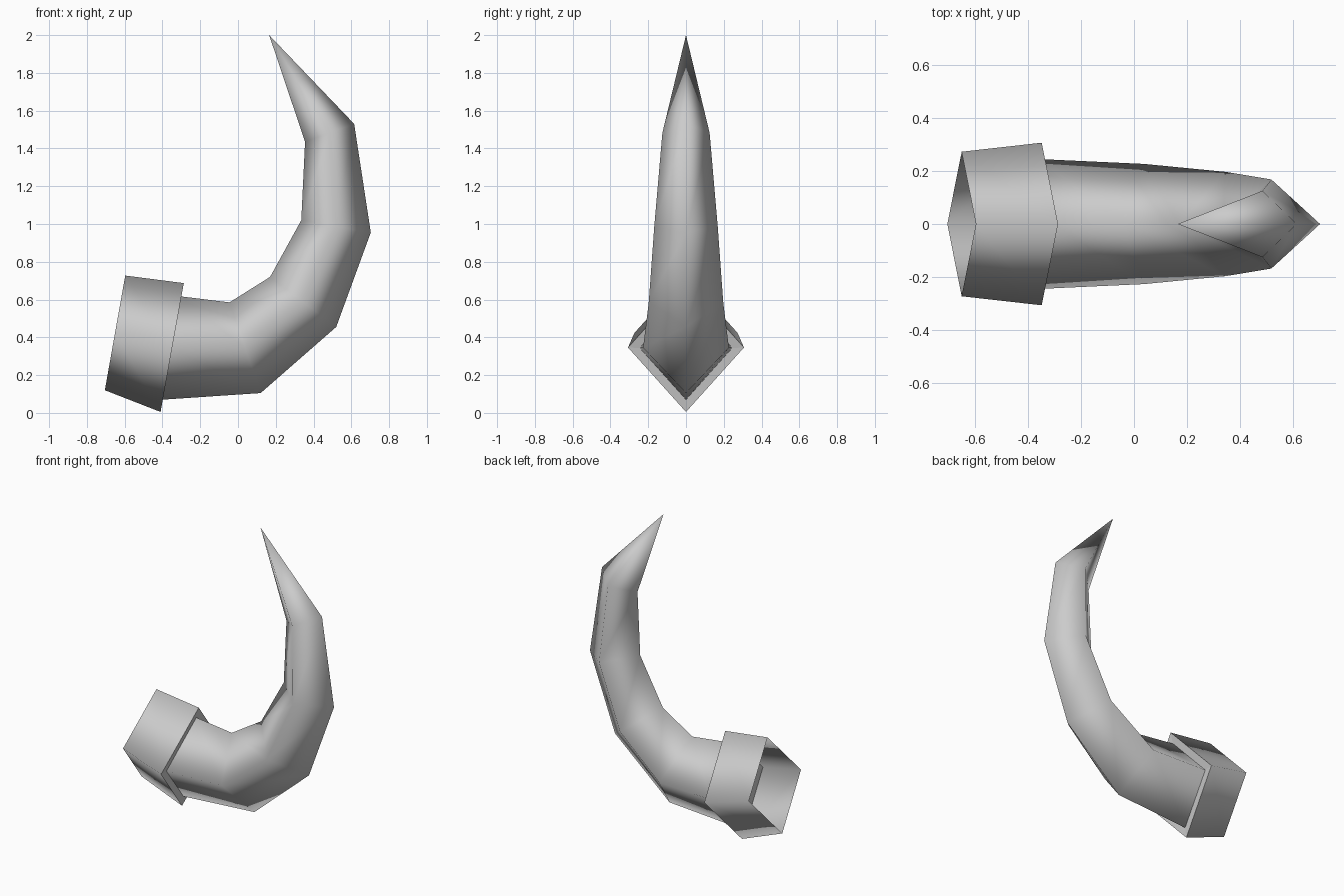
import bpy
import bmesh

cube = bpy.data.objects.get("Cube")
if cube:
    bpy.data.objects.remove(cube, do_unlink=True)

grey = bpy.data.materials.new("horn grey")
grey.use_nodes = True
colour = (0.6, 0.6, 0.6, 1)
grey.diffuse_color = colour
grey.node_tree.nodes["Principled BSDF"].inputs["Base Color"].default_value = colour


def loft(name, sections, smooth=True):
    """Skin diamond sections, each (outer x, outer z, inner x, inner z, half width)."""
    bm = bmesh.new()
    rings = []
    for ox, oz, ix, iz, w in sections:
        mx, mz = (ox + ix) / 2, (oz + iz) / 2
        corners = [(ox, 0, oz), (mx, w, mz), (ix, 0, iz), (mx, -w, mz)]
        rings.append([bm.verts.new(c) for c in corners])
    for a, b in zip(rings, rings[1:]):
        for i in range(4):
            j = (i + 1) % 4
            face = bm.faces.new((a[i], b[i], b[j], a[j]))
            face.smooth = smooth
    # a zero-size section collapses to a point
    bmesh.ops.remove_doubles(bm, verts=bm.verts, dist=0.0001)
    bm.normal_update()
    mesh = bpy.data.meshes.new(name)
    bm.to_mesh(mesh)
    bm.free()
    mesh.materials.append(grey)
    obj = bpy.data.objects.new(name, mesh)
    bpy.context.collection.objects.link(obj)
    return obj


# Curved, tapering horn
horn_base = (-0.40, 0.07, -0.305, 0.617, 0.245)
loft("horn", [
    horn_base,
    (0.12, 0.105, -0.045, 0.585, 0.227),
    (0.52, 0.455, 0.17, 0.72, 0.197),
    (0.703, 0.955, 0.335, 1.02, 0.168),
    (0.615, 1.53, 0.355, 1.435, 0.125),
    (0.165, 2.0, 0.165, 2.0, 0),
])

# Hollow collar around the root, open at the far end
collar_rim = (-0.41, 0.005, -0.287, 0.687, 0.307)
loft("collar", [(-0.705, 0.12, -0.597, 0.727, 0.273), collar_rim])

# Flat ring joining collar and horn
loft("collar_ring", [collar_rim, horn_base], smooth=False)
